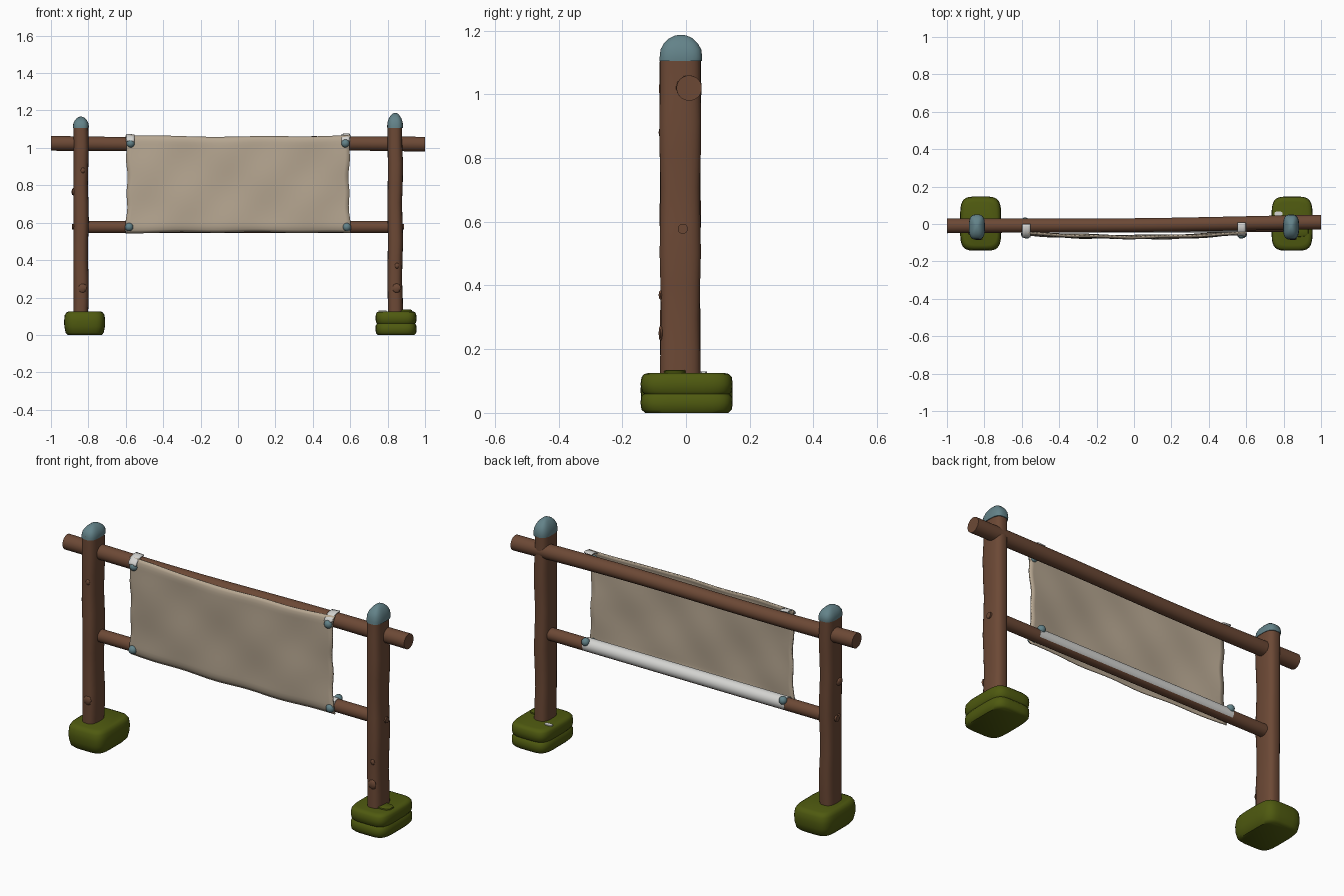
import bpy, bmesh, math
from mathutils import Vector

if "Cube" in bpy.data.objects:
    bpy.data.objects.remove(bpy.data.objects["Cube"])


def material(name, rgb):
    m = bpy.data.materials.new(name)
    m.diffuse_color = (*rgb, 1)
    m.use_nodes = True
    m.node_tree.nodes["Principled BSDF"].inputs["Base Color"].default_value = m.diffuse_color
    return m


WOOD = material("brown wood", (0.150, 0.066, 0.036))
CLOTH = material("beige cloth", (0.47, 0.385, 0.285))
MOSS = material("moss green", (0.078, 0.102, 0.005))
BLUE = material("slate blue", (0.125, 0.225, 0.25))
WHITE = material("pale grey", (0.66, 0.66, 0.64))


def finish(bm, name, mat, angle=45):
    bmesh.ops.recalc_face_normals(bm, faces=bm.faces)
    me = bpy.data.meshes.new(name)
    bm.to_mesh(me)
    bm.free()
    ob = bpy.data.objects.new(name, me)
    bpy.context.collection.objects.link(ob)
    me.materials.append(mat)
    bpy.ops.object.select_all(action='DESELECT')
    ob.select_set(True)
    bpy.context.view_layer.objects.active = ob
    bpy.ops.object.shade_smooth_by_angle(angle=math.radians(angle))
    return ob


def loft(name, mat, rings, power=2, n=24, along_x=False):
    """Rings are (a, b, height, radius_a, radius_b), joined as superellipses."""
    bm = bmesh.new()
    loops = []
    for a, b, h, ra, rb in rings:
        loop = []
        for i in range(n):
            t = 2 * math.pi * (i + 0.5) / n
            c, s = math.cos(t), math.sin(t)
            u = a + ra * math.copysign(abs(c) ** (2 / power), c)
            v = b + rb * math.copysign(abs(s) ** (2 / power), s)
            loop.append(bm.verts.new((h, u, v) if along_x else (u, v, h)))
        loops.append(loop)
    for p, q in zip(loops, loops[1:]):
        for i in range(n):
            j = (i + 1) % n
            bm.faces.new((p[i], p[j], q[j], q[i]))
    bm.faces.new(loops[0])
    bm.faces.new(loops[-1])
    return finish(bm, name, mat)


def sheet(name, mat, fn, nu, nv, thick):
    bm = bmesh.new()
    g = [[bm.verts.new(fn(i / nu, j / nv)) for j in range(nv + 1)] for i in range(nu + 1)]
    for i in range(nu):
        for j in range(nv):
            bm.faces.new((g[i][j], g[i + 1][j], g[i + 1][j + 1], g[i][j + 1]))
    ob = finish(bm, name, mat)
    mod = ob.modifiers.new("thickness", 'SOLIDIFY')
    mod.thickness = thick
    mod.offset = 0
    return ob


def blob(name, mat, loc, size, seg=16, rings=10):
    bm = bmesh.new()
    bmesh.ops.create_uvsphere(bm, u_segments=seg, v_segments=rings, radius=1)
    for v in bm.verts:
        v.co = Vector(loc) + Vector(a * b for a, b in zip(v.co, size))
    return finish(bm, name, mat, 60)


for side, label, peak in ((-1, "left", 1.167), (1, "right", 1.187)):
    x = 0.84 * side
    # upright post, a little wavy
    rings = []
    for k in range(11):
        z = 0.09 + 1.03 * k / 10
        w = 0.002 * math.sin(k * 1.7 + side)
        rings.append((x + w, -0.018, z, 0.040 + w / 2, 0.062 + w + 0.003 * k / 10))
    loft(label + "_post", WOOD, rings, 2.8)
    # domed cap
    h = peak - 1.11
    loft(label + "_cap", BLUE,
         [(x, -0.017, 1.105, 0.042, 0.067)] +
         [(x, -0.016, 1.11 + h * t, 0.043 * s, 0.067 * r) for t, s, r in
          ((0.1, 1, 1), (0.4, 0.93, 0.96), (0.65, 0.76, 0.8), (0.85, 0.52, 0.56),
           (0.96, 0.3, 0.3), (1, 0.1, 0.1))], 3)
    # mossy foot stone; the right one has a groove
    if side < 0:
        fx = -0.82
        prof = ((0, .84), (.012, .93), (.045, .99), (.075, 1), (.105, .97), (.119, .9), (.125, .8))
    else:
        fx = 0.845
        prof = ((0, .90), (.010, .98), (.03, 1), (.05, .99), (.060, .93), (.068, .98),
                (.09, 1), (.112, .98), (.122, .92), (.126, .8))
    loft(label + "_foot", MOSS, [(fx, 0.002, z, 0.110 * s, 0.145 * s) for z, s in prof], 4.5, 32)
    # tenon end of the lower rail
    loft(label + "_tenon", WOOD, [(-0.01, 0.578, side * d, 0.016, 0.016) for d in (0.82, 0.888)],
         along_x=True, n=16)
    # knots on the post
    blob(label + "_low_knot", WOOD, (x + 0.008, -0.079, 0.25), (0.024, 0.008, 0.026), 7, 4)
    blob(label + "_small_knot", WOOD, (x + 0.01, -0.079, 0.37 if side > 0 else 0.88),
         (0.012, 0.008, 0.016), 7, 4)
    # cloth ties: pale strap over the top beam and blue knobs
    sx = 0.582 * side
    yc = 0.004 * side - 0.012

    def strap(u, v):
        t = math.radians(15 + 90 * v)
        return (sx - 0.007 * side + (u - 0.5) * 0.045, yc - 0.056 * math.cos(t),
                1.024 + 0.048 * math.sin(t) + 0.003 * side * u)
    sheet(label + "_strap", WHITE, strap, 3, 8, 0.006)
    blob(label + "_top_knob", BLUE, (sx - 0.008 * side, -0.058, 1.024), (0.022, 0.02, 0.022))
    blob(label + "_bottom_knob", BLUE, (sx, -0.055, 0.577), (0.022, 0.02, 0.022))
    blob(label + "_back_knob", BLUE, (sx, 0.014, 0.603), (0.021, 0.021, 0.021))

# top beam, slightly bent
loft("top_beam", WOOD,
     [(-0.003 + 0.010 * t - 0.003 * math.cos(3 * t), 1.022 + 0.003 * math.sin(4 * t), t,
       0.040 - 0.003 * math.cos(t * 1.5), 0.040 - 0.003 * math.cos(t * 1.5))
      for t in (-1, -.8, -.6, -.4, -.2, 0, .2, .4, .6, .8, 1)], along_x=True)
# lower rail and the cloth hem wrapped round it
loft("lower_rail", WOOD, [(-0.01, 0.577, t, 0.033, 0.033) for t in (-0.82, 0, 0.82)], along_x=True)
loft("cloth_hem", WHITE,
     [(-0.01, 0.580, t, 0.035, 0.035) for t in (-0.595, -0.3, 0, 0.3, 0.595)], along_x=True)


# hanging cloth panel with folds
def panel(u, v):
    s = 2 * u - 1
    bow = 1 - s * s
    x = s * (0.602 - 0.010 * math.sin(math.pi * v) + 0.003 * math.sin(19 * v))
    z0 = 0.546 + 0.004 * bow + 0.002 * math.sin(9 * s)
    z1 = 1.066 - 0.007 * bow + 0.002 * math.sin(7 * s)
    y = -0.053 - 0.022 * bow
    y += 0.004 * math.sin(6 * s + 5 * v) * math.sin(math.pi * v) + 0.002 * math.sin(11 * s - 8 * v)
    y += 0.014 * max(0, 1 - v / 0.08) ** 2 + 0.010 * max(0, (v - 0.94) / 0.06) ** 2
    return (x, y, z0 + (z1 - z0) * v)


sheet("cloth_panel", CLOTH, panel, 48, 32, 0.008)

# moss flake and pale chips
loft("moss_flake", MOSS, [(0.885, -0.035, z, 0.05 * s, 0.035 * s) for z, s in ((.120, 1), (.132, .95), (.135, .8))], 3, 10)
loft("pale_foot_chip", WHITE, [(0.772, 0.055, z, 0.022, 0.012) for z in (0.120, 0.130)], 3, 8)
blob("left_side_knot", WOOD, (-0.881, -0.035, 0.765), (0.009, 0.025, 0.02), 7, 5)
blob("left_upper_side_knot", WOOD, (-0.879, -0.03, 0.58), (0.007, 0.014, 0.014), 7, 5)
